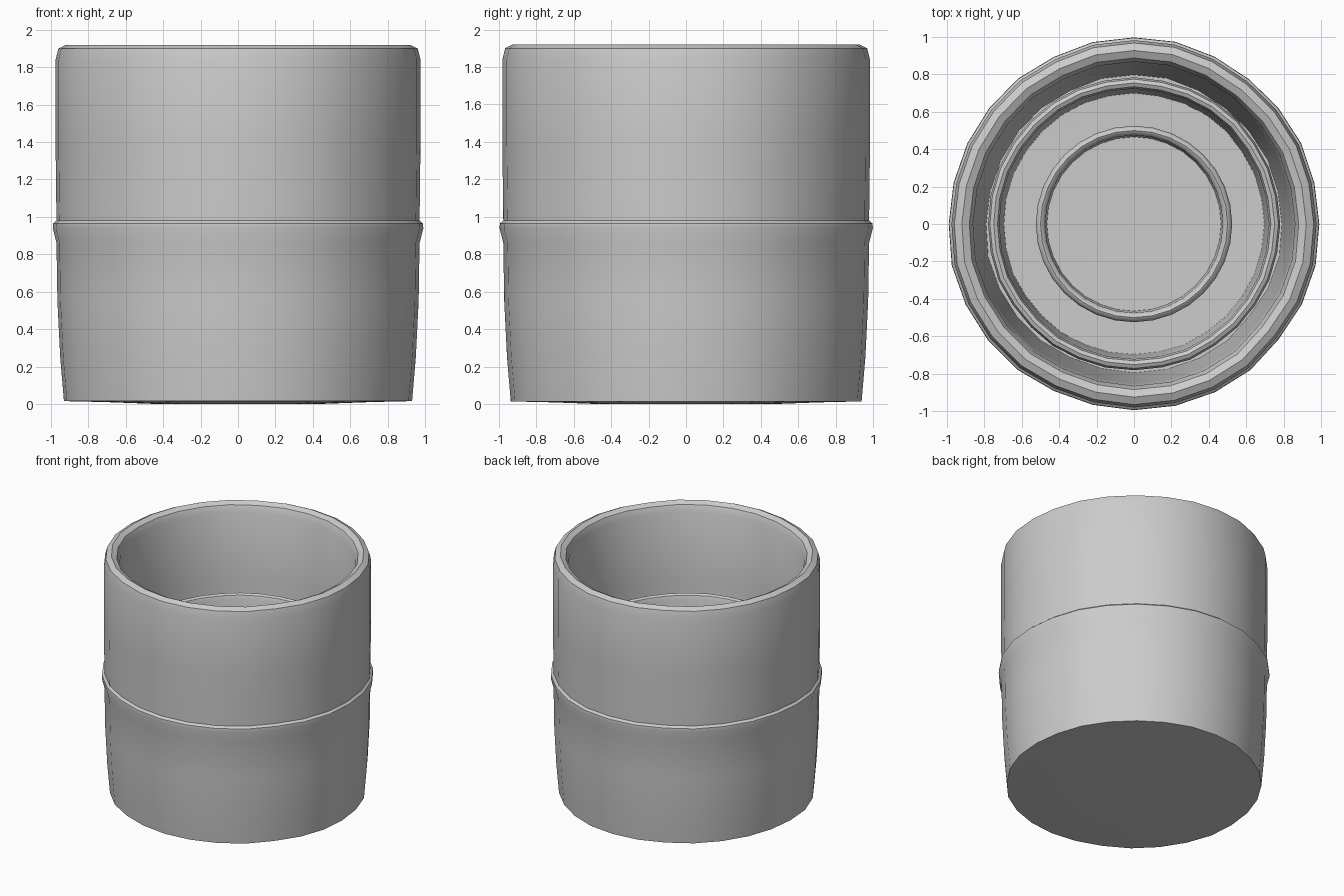
import bpy, bmesh, math, random

if "Cube" in bpy.data.objects:
    bpy.data.objects.remove(bpy.data.objects["Cube"])

random.seed(4)


def lathe(name, profile, sides, wobble=0.0):
    """Spin an (r, z) profile round z; r = 0 ends close to a single point."""
    bm = bmesh.new()
    dents = [random.uniform(-wobble, 0) for _ in range(sides)]
    rings = []
    for r, z in profile:
        if r == 0:
            rings.append([bm.verts.new((0, 0, z))])
            continue
        ring = []
        for i in range(sides):
            a = 2 * math.pi * i / sides
            rr = r + dents[i]
            ring.append(bm.verts.new((rr * math.cos(a), rr * math.sin(a), z)))
        rings.append(ring)
    for lo, hi in zip(rings, rings[1:]):
        for i in range(sides):
            j = (i + 1) % sides
            if len(lo) == 1:
                bm.faces.new((lo[0], hi[j], hi[i]))
            elif len(hi) == 1:
                bm.faces.new((lo[i], lo[j], hi[0]))
            else:
                bm.faces.new((lo[i], lo[j], hi[j], hi[i]))
    bmesh.ops.recalc_face_normals(bm, faces=bm.faces)
    mesh = bpy.data.meshes.new(name)
    bm.to_mesh(mesh)
    bm.free()
    ob = bpy.data.objects.new(name, mesh)
    bpy.context.collection.objects.link(ob)
    bpy.ops.object.select_all(action='DESELECT')
    ob.select_set(True)
    bpy.context.view_layer.objects.active = ob
    bpy.ops.object.shade_smooth_by_angle(angle=math.radians(40))
    return ob


# Outer shell: tapered lower half, thin belt at mid height, rounded thick rim
lathe("outer_cup", [
    (0, 0.01), (0.45, 0.0), (0.72, 0.01), (0.94, 0.015), (0.96, 0.25),
    (0.975, 0.55), (0.98, 0.86), (1.0, 0.94), (0.998, 0.965), (0.98, 0.98),
    (0.985, 1.4), (0.985, 1.84), (0.97, 1.90), (0.93, 1.92),
    (0.89, 1.90), (0.87, 1.85), (0.855, 1.3), (0.84, 0.9),
    (0.80, 0.08), (0, 0.06)], 28, 0.012)

# Inner cup standing inside the shell
lathe("inner_cup", [
    (0, 0.03), (0.75, 0.03), (0.77, 0.4), (0.785, 1.21), (0.775, 1.24),
    (0.755, 1.25), (0.735, 1.24), (0.725, 1.21), (0.70, 0.09),
    (0, 0.08)], 32, 0.006)

# Small raised ring on the floor
lathe("floor_ring", [
    (0.51, 0.07), (0.525, 0.27), (0.515, 0.292), (0.50, 0.30),
    (0.485, 0.292), (0.475, 0.27), (0.465, 0.07)], 32)
